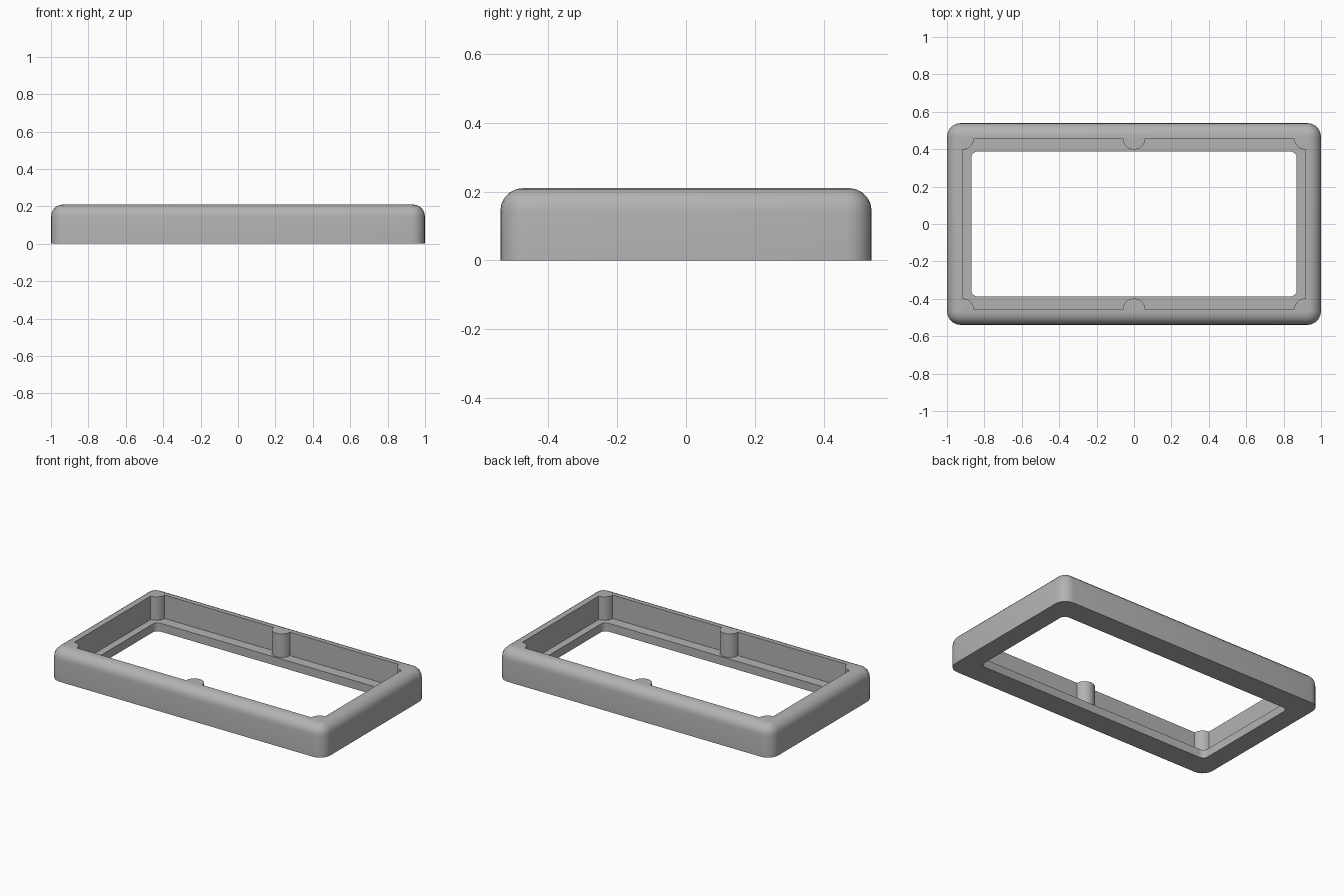
import bpy, bmesh
from math import sin, cos, pi, radians

cube = bpy.data.objects.get("Cube")
if cube:
    bpy.data.objects.remove(cube, do_unlink=True)

HX, HY, HEIGHT = 1.0, 0.54, 0.21     # outer half sizes and height
ROUND, CORNER = 0.066, 0.075         # top edge and upright corner radii
LIP = 0.055                          # thickness of the inner lip
POST = 0.06                          # radius of the screw posts


def arc(cx, cy, r, start, end, n):
    angles = [radians(start + (end - start) * i / n) for i in range(n + 1)]
    return [(cx + r * cos(a), cy + r * sin(a)) for a in angles]


def both_ends(half):
    return half + [(-x, -y) for x, y in half]


def rounded_rect(hx, hy, r, n=5):
    return both_ends(arc(hx - r, hy - r, r, 0, 90, n)
                     + arc(r - hx, hy - r, r, 90, 180, n))


def pocket_outline(hx, hy):
    # posts bulge inward at the corners and mid-sides
    return both_ends(arc(hx, hy, POST, 270, 180, 4)
                     + arc(0, hy, POST, 0, -180, 8)
                     + arc(-hx, hy, POST, 0, -90, 4))


bm = bmesh.new()


def ring(points, z):
    verts = [bm.verts.new((x, y, z)) for x, y in points]
    return verts, [bm.edges.new((v, verts[(i + 1) % len(verts)]))
                   for i, v in enumerate(verts)]


def wall(a, b):
    va, vb = a[0], b[0]
    for i in range(len(va)):
        j = (i + 1) % len(va)
        bm.faces.new((va[i], va[j], vb[j], vb[i]))


def flat_band(a, b):
    bmesh.ops.triangle_fill(bm, use_beauty=True, edges=a[1] + b[1])


# Outer shell with rounded top edge
shell = [ring(rounded_rect(HX, HY, CORNER), 0)]
for i in range(6):
    t = i / 5 * pi / 2
    d = ROUND * (1 - cos(t))
    shell.append(ring(rounded_rect(HX - d, HY - d, CORNER - d),
                      HEIGHT - ROUND + ROUND * sin(t)))
for lower, upper in zip(shell, shell[1:]):
    wall(lower, upper)

# Pocket with posts, and the smaller opening through the lip
pocket_top = ring(pocket_outline(0.916, 0.457), HEIGHT)
pocket_floor = ring(pocket_outline(0.916, 0.457), LIP)
opening_top = ring(rounded_rect(0.87, 0.388, 0.035), LIP)
opening_bottom = ring(rounded_rect(0.87, 0.388, 0.035), 0)
wall(pocket_top, pocket_floor)
wall(opening_top, opening_bottom)

# Flat rim, lip and underside
flat_band(shell[-1], pocket_top)
flat_band(pocket_floor, opening_top)
flat_band(shell[0], opening_bottom)
bmesh.ops.recalc_face_normals(bm, faces=bm.faces[:])

mesh = bpy.data.meshes.new("bezel_frame")
bm.to_mesh(mesh)
bm.free()
frame = bpy.data.objects.new("bezel_frame", mesh)
bpy.context.collection.objects.link(frame)

# Plain grey plastic
grey = bpy.data.materials.new("grey_plastic")
grey.use_nodes = True
grey.diffuse_color = (0.45, 0.45, 0.45, 1)
grey.node_tree.nodes["Principled BSDF"].inputs["Base Color"].default_value = grey.diffuse_color
mesh.materials.append(grey)

bpy.context.view_layer.objects.active = frame
frame.select_set(True)
bpy.ops.object.shade_smooth_by_angle(angle=radians(30))
